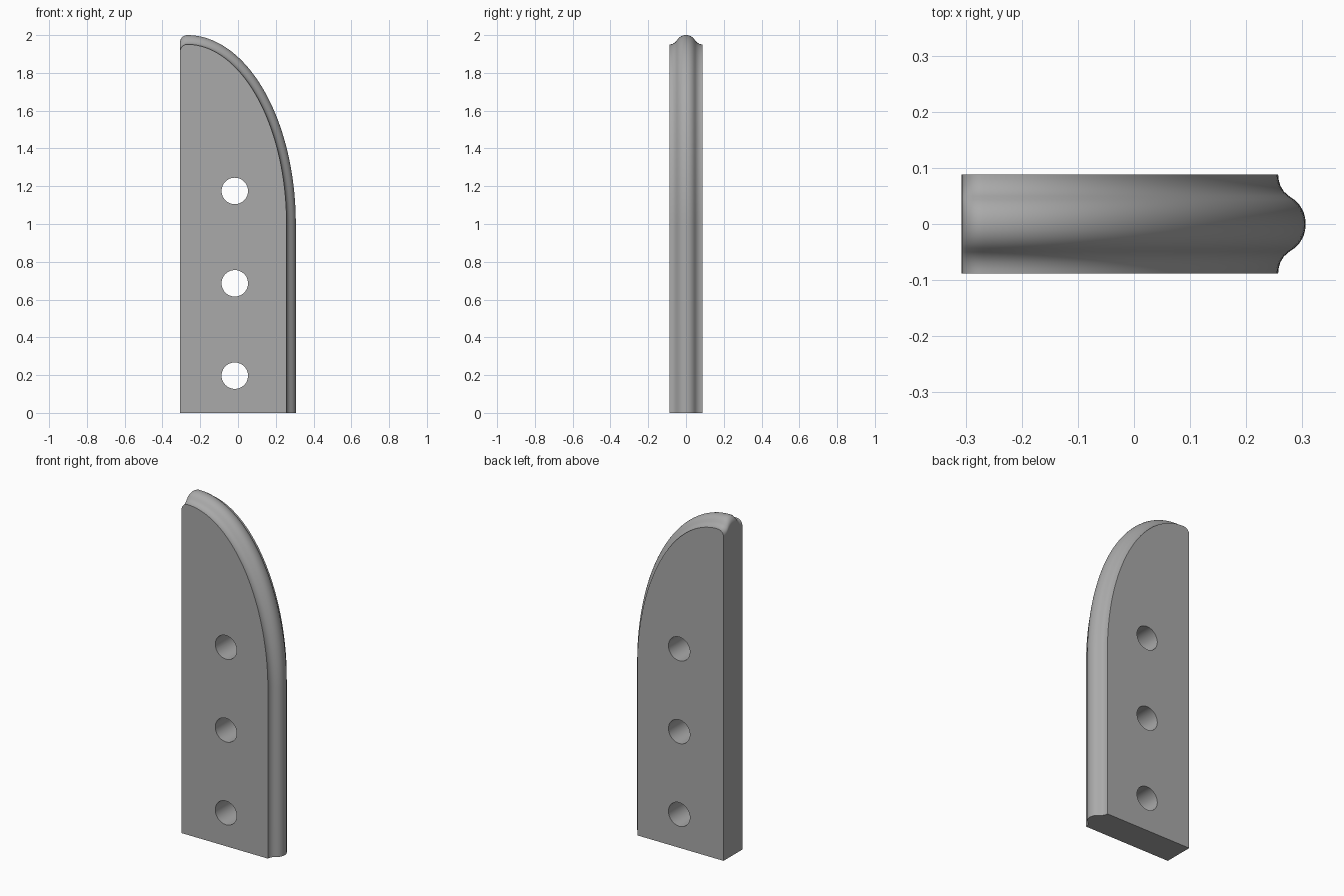
import bpy, bmesh, math
from mathutils import Vector, Matrix

if "Cube" in bpy.data.objects:
    bpy.data.objects.remove(bpy.data.objects["Cube"])

LEFT, RIGHT, SPRING, TOP = -0.307, 0.306, 1.0, 2.0
CORNER = 0.038
HOLE_X, HOLE_R = -0.017, 0.07

# Half of the edge moulding: (depth position y, inset from the outer edge)
HALF = [(0.088, 0.049), (0.08, 0.0485), (0.069, 0.0455), (0.058, 0.039), (0.05, 0.03),
        (0.043, 0.02), (0.034, 0.011), (0.022, 0.004), (0.011, 0.001)]
MOULDING = [(-y, d) for y, d in HALF] + [(0, 0)] + [(y, d) for y, d in reversed(HALF)]


def outline(inset):
    """Panel outline in x, z: straight side, elliptical shoulder, rounded tip."""
    cx = LEFT + CORNER
    a, b = RIGHT - cx, TOP - SPRING
    pts = [(LEFT, 0), (RIGHT - inset, 0)]
    steps = 56
    for i in range(steps + 1):
        t = math.pi / 2 * i / steps
        n = Vector((math.cos(t) / a, math.sin(t) / b)).normalized()
        pts.append((cx + a * math.cos(t) - inset * n.x,
                    SPRING + b * math.sin(t) - inset * n.y))
    for i in range(1, 11):
        t = math.pi / 2 * (1 + i / 10)
        pts.append((cx + CORNER * math.cos(t),
                    TOP - inset - CORNER + CORNER * math.sin(t)))
    return pts


grey = bpy.data.materials.new("mid_grey")
grey.use_nodes = True
colour = (0.4, 0.4, 0.4, 1)
grey.diffuse_color = colour
grey.node_tree.nodes["Principled BSDF"].inputs["Base Color"].default_value = colour


def make_object(name, bm):
    bmesh.ops.recalc_face_normals(bm, faces=bm.faces)
    mesh = bpy.data.meshes.new(name)
    bm.to_mesh(mesh)
    bm.free()
    mesh.materials.append(grey)
    obj = bpy.data.objects.new(name, mesh)
    bpy.context.collection.objects.link(obj)
    return obj


# Panel body: outlines stacked through the depth, following the moulding
bm = bmesh.new()
rings = [[bm.verts.new((x, y, z)) for x, z in outline(d)] for y, d in MOULDING]
for r, s in zip(rings, rings[1:]):
    for i in range(len(r)):
        j = (i + 1) % len(r)
        bm.faces.new((r[i], r[j], s[j], s[i]))
bm.faces.new(rings[0])
bm.faces.new(rings[-1])
panel = make_object("moulded_panel", bm)

# Three round through holes
bm = bmesh.new()
for z in (0.197, 0.686, 1.175):
    bmesh.ops.create_cone(bm, cap_ends=True, segments=48, radius1=HOLE_R, radius2=HOLE_R, depth=0.4,
                          matrix=Matrix.Translation((HOLE_X, 0, z)) @ Matrix.Rotation(math.pi / 2, 4, 'X'))
cutter = make_object("hole_cutter", bm)
cutter.hide_render = True

cut = panel.modifiers.new("holes", 'BOOLEAN')
cut.operation = 'DIFFERENCE'
cut.solver = 'EXACT'
cut.object = cutter
bpy.ops.object.select_all(action='DESELECT')
panel.select_set(True)
bpy.context.view_layer.objects.active = panel
bpy.ops.object.modifier_apply(modifier=cut.name)
bpy.data.objects.remove(cutter)
bpy.ops.object.shade_smooth_by_angle(angle=math.radians(35))
